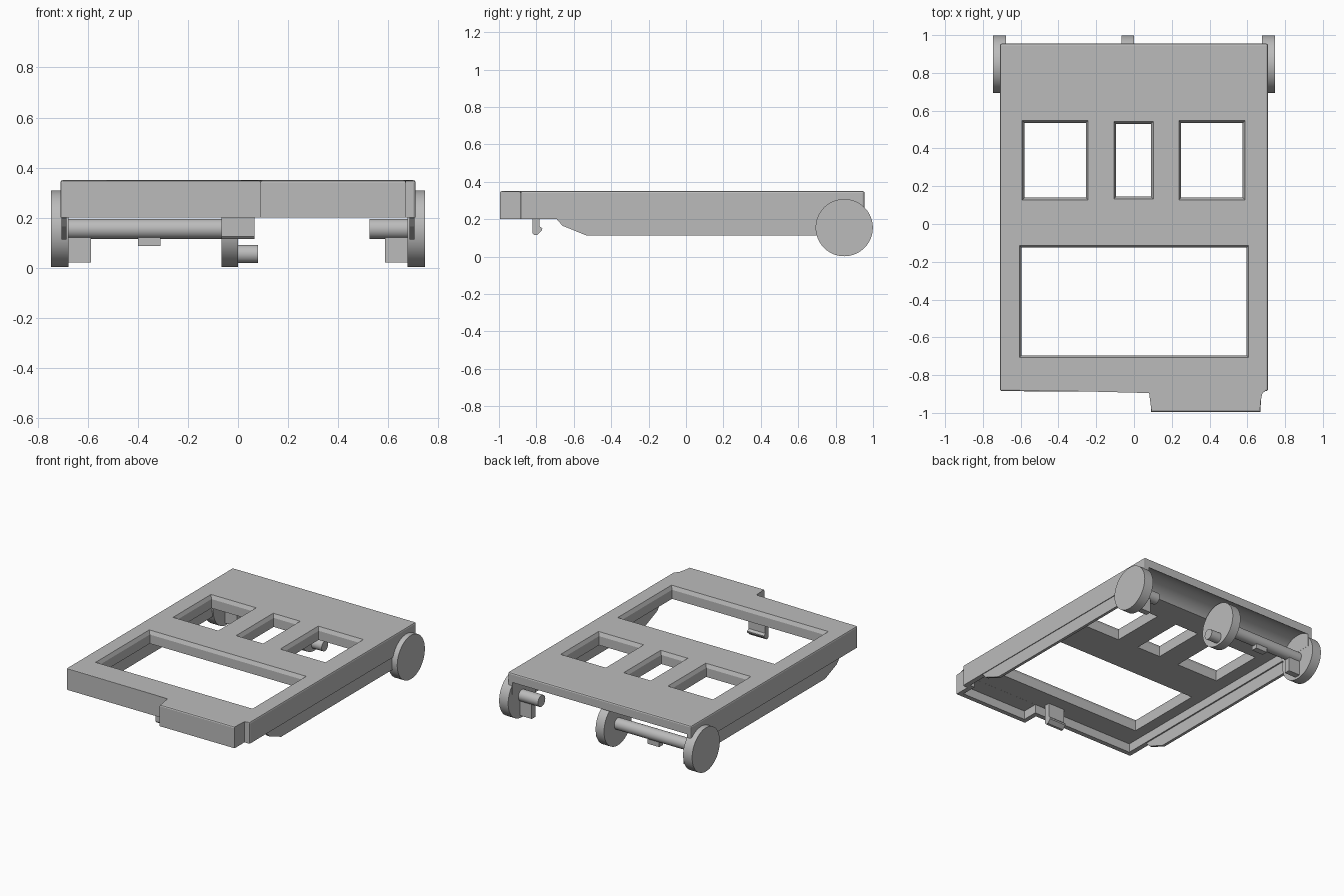
import bpy, bmesh
from math import radians, sin, cos, pi
from mathutils import Vector, Matrix

if "Cube" in bpy.data.objects:
    bpy.data.objects.remove(bpy.data.objects["Cube"], do_unlink=True)

grey = bpy.data.materials.new("plain_grey")
grey.use_nodes = True
grey.diffuse_color = (0.5, 0.5, 0.5, 1)
grey.node_tree.nodes["Principled BSDF"].inputs["Base Color"].default_value = (0.5, 0.5, 0.5, 1)


def make(name, bm, smooth=False):
    bmesh.ops.recalc_face_normals(bm, faces=bm.faces)
    mesh = bpy.data.meshes.new(name)
    bm.to_mesh(mesh)
    bm.free()
    mesh.materials.append(grey)
    ob = bpy.data.objects.new(name, mesh)
    bpy.context.collection.objects.link(ob)
    if smooth:
        bpy.ops.object.select_all(action="DESELECT")
        ob.select_set(True)
        bpy.context.view_layer.objects.active = ob
        bpy.ops.object.shade_smooth_by_angle(angle=radians(30))
    return ob


def loft(rings):
    """Closed solid through a stack of equal-length point rings."""
    bm = bmesh.new()
    rows = [[bm.verts.new(p) for p in ring] for ring in rings]
    for a, b in zip(rows, rows[1:]):
        for i in range(len(a)):
            j = (i + 1) % len(a)
            bm.faces.new((a[i], a[j], b[j], b[i]))
    bm.faces.new(rows[0])
    bm.faces.new(rows[-1])
    return bm


def rect(x0, x1, y0, y1, z, grow=0):
    x0, x1, y0, y1 = x0 - grow, x1 + grow, y0 - grow, y1 + grow
    return [(x0, y0, z), (x1, y0, z), (x1, y1, z), (x0, y1, z)]


def box(name, x0, x1, y0, y1, z0, z1):
    return make(name, loft([rect(x0, x1, y0, y1, z) for z in (z0, z1)]))


def side_profile(name, points, x0, x1, smooth=False):
    """Extrude a (y, z) outline along x."""
    return make(name, loft([[(x, y, z) for y, z in points] for x in (x0, x1)]), smooth)


def rod(name, x0, x1, y, z, r, n=48):
    ring = [(y + r * cos(2 * pi * i / n), z + r * sin(2 * pi * i / n)) for i in range(n)]
    return side_profile(name, ring, x0, x1, True)


AXLE_Y, AXLE_Z = 0.846, 0.155

# Panel: footprint with front tab, softened top and corner edges
outline = [(-0.71, -0.885), (0.09, -0.885), (0.09, -0.995), (0.67, -0.995),
           (0.67, -0.885), (0.71, -0.885), (0.71, 0.955), (-0.71, 0.955)]
bm = loft([[(x, y, z) for x, y in outline] for z in (0.2, 0.35)])
bm.edges.ensure_lookup_table()
top = [e for e in bm.edges if all(v.co.z > 0.3 for v in e.verts)]
corners = [e for e in bm.edges if abs(e.verts[0].co.z - e.verts[1].co.z) > 0.1
           and abs(e.verts[0].co.x) > 0.7]
bmesh.ops.bevel(bm, geom=top + corners, offset=0.01, segments=2, profile=0.5, affect="EDGES")
panel = make("panel", bm)

# Hollow underside, tab hollow and the curved hinge recess
cutters = [
    box("cavity_cutter", -0.675, 0.675, -0.852, 0.8, 0.1, 0.262),
    box("tab_cutter", 0.122, 0.638, -0.963, -0.8, 0.1, 0.2615),
    rod("hinge_cutter", -0.676, 0.676, AXLE_Y, AXLE_Z, 0.17, 64),
]
# Window openings with flared rims
windows = [(-0.58, -0.255, 0.14, 0.535), (-0.095, 0.09, 0.145, 0.53),
           (0.25, 0.575, 0.14, 0.535), (-0.595, 0.595, -0.695, -0.125)]
for w in windows:
    cutters.append(make("window_cutter", loft([rect(*w, 0.1), rect(*w, 0.325),
                                               rect(*w, 0.36, 0.017)])))
for c in cutters:
    m = panel.modifiers.new("cut", "BOOLEAN")
    m.operation, m.solver, m.object = "DIFFERENCE", "EXACT", c
dg = bpy.context.evaluated_depsgraph_get()
dg.update()
cut_mesh = bpy.data.meshes.new_from_object(panel.evaluated_get(dg))
panel.modifiers.clear()
panel.data = cut_mesh
for c in cutters:
    bpy.data.objects.remove(c, do_unlink=True)

# Side skirts, hinge discs and webs on both sides
skirt = [(-0.69, 0.21), (-0.69, 0.198), (-0.66, 0.165), (-0.53, 0.112),
         (AXLE_Y, 0.112), (AXLE_Y, 0.21)]
for side, s in (("right", 1), ("left", -1)):
    side_profile(side + "_skirt", skirt, s * 0.685, s * 0.705)
    rod(side + "_hinge_disc", s * 0.677, s * 0.747, AXLE_Y, AXLE_Z, 0.153, 64)
    box(side + "_hinge_web", s * 0.587, s * 0.68, 0.825, 0.867, 0.02, 0.137)

# Centre disc, axle rods and pin
rod("centre_disc", -0.065, 0, AXLE_Y, AXLE_Z, 0.153, 64)
rod("long_axle", -0.68, -0.06, AXLE_Y, AXLE_Z, 0.04)
rod("short_axle", 0.525, 0.68, AXLE_Y, AXLE_Z, 0.04)
rod("centre_pin", -0.01, 0.08, AXLE_Y, 0.055, 0.036)
box("axle_tab", -0.4, -0.31, 0.825, 0.867, 0.087, 0.13)

# Front latch with a hooked foot
latch = [(-0.82, 0.27), (-0.82, 0.125), (-0.81, 0.115), (-0.795, 0.117),
         (-0.77, 0.14), (-0.768, 0.15), (-0.783, 0.163), (-0.783, 0.27)]
side_profile("front_latch", latch, -0.065, 0.065)
